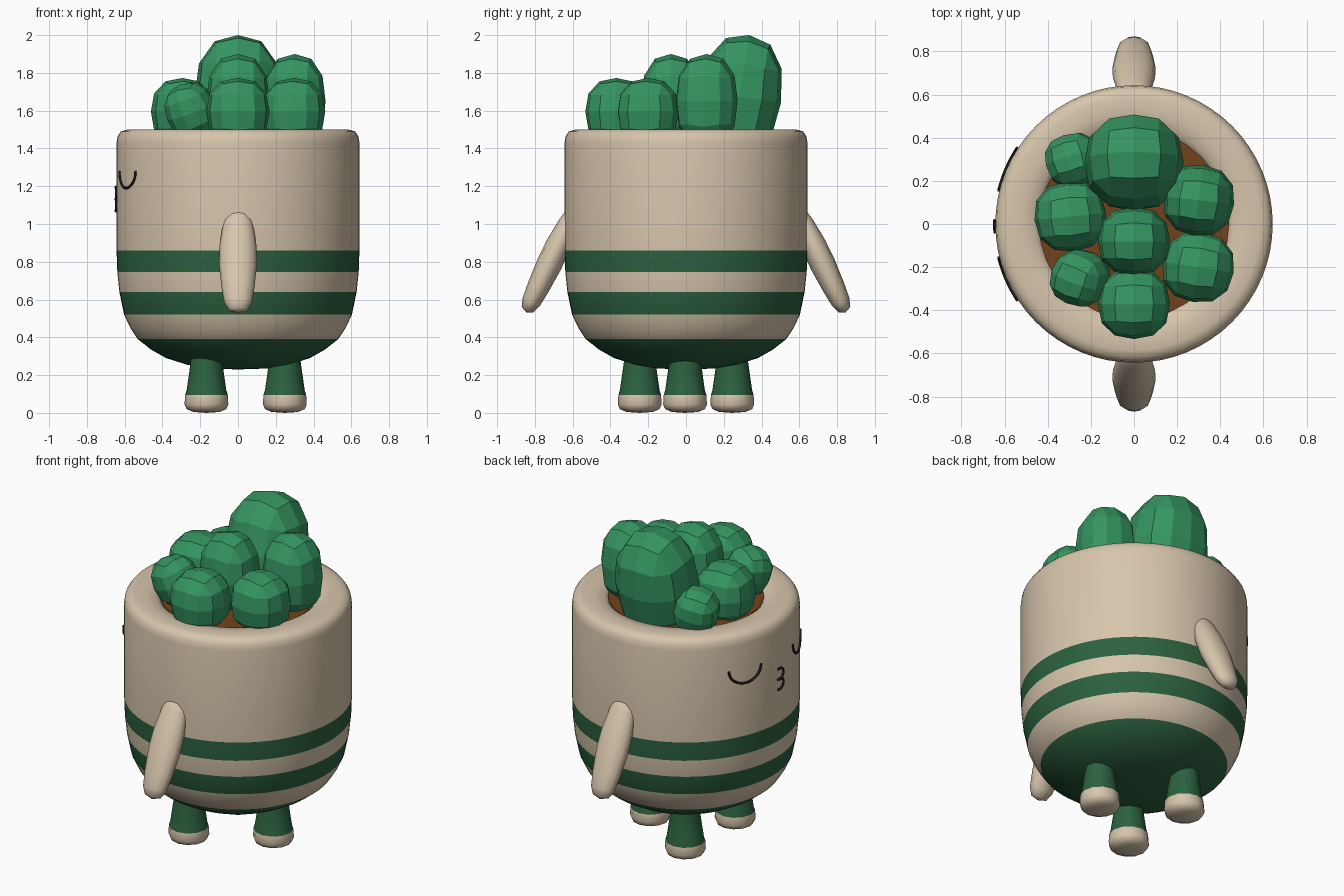
import bpy, bmesh
from math import sin, cos, pi, radians
from mathutils import Matrix, Vector

if "Cube" in bpy.data.objects:
    bpy.data.objects.remove(bpy.data.objects["Cube"])


def material(name, rgb):
    m = bpy.data.materials.new(name)
    m.diffuse_color = (*rgb, 1)
    m.use_nodes = True
    m.node_tree.nodes["Principled BSDF"].inputs["Base Color"].default_value = m.diffuse_color
    return m


CREAM = material("cream", (0.68, 0.56, 0.41))
GREEN = material("dark_green", (0.025, 0.12, 0.05))
LEAF = material("cactus_green", (0.035, 0.30, 0.12))
SOIL = material("soil_brown", (0.17, 0.055, 0.012))
BLACK = material("black", (0.01, 0.01, 0.01))


def finish(name, bm, mats, smooth=True):
    bmesh.ops.recalc_face_normals(bm, faces=bm.faces)
    me = bpy.data.meshes.new(name)
    bm.to_mesh(me)
    bm.free()
    for m in mats:
        me.materials.append(m)
    ob = bpy.data.objects.new(name, me)
    bpy.context.collection.objects.link(ob)
    if smooth:
        bpy.ops.object.select_all(action='DESELECT')
        ob.select_set(True)
        bpy.context.view_layer.objects.active = ob
        bpy.ops.object.shade_smooth_by_angle(angle=radians(50))
    return ob


def lathe(name, profile, segs, mats, green_bands=(), matrix=Matrix()):
    """Revolve (radius, z) points; faces inside green_bands get material 1."""
    bm = bmesh.new()
    rings = []
    for r, z in profile:
        n = 1 if r == 0 else segs
        rings.append([bm.verts.new((r * cos(2 * pi * i / segs), r * sin(2 * pi * i / segs), z))
                      for i in range(n)])
    for k in range(len(rings) - 1):
        a, b = rings[k], rings[k + 1]
        zm = (profile[k][1] + profile[k + 1][1]) / 2
        for i in range(segs):
            quad = [a[i % len(a)], a[(i + 1) % len(a)], b[(i + 1) % len(b)], b[i % len(b)]]
            f = bm.faces.new(list(dict.fromkeys(quad)))
            f.material_index = int(any(lo < zm < hi for lo, hi in green_bands))
    bm.transform(matrix)
    return finish(name, bm, mats)


# Pot with stripes and rounded rim
lathe("pot", [(0, .23), (.15, .235), (.27, .255), (.38, .29), (.46, .335), (.53, .39),
              (.57, .45), (.603, .52), (.628, .64), (.639, .745), (.643, .86), (.643, 1.43),
              (.637, 1.465), (.62, 1.49), (.585, 1.5), (.52, 1.5), (.46, 1.49), (.43, 1.46), (.42, 1.42)],
      64, [CREAM, GREEN], [(.2, .39), (.52, .64), (.745, .86)])

# Soil
lathe("soil", [(0, 1.475), (.44, 1.475), (.44, 1.44)], 32, [SOIL])

# Three legs with cream feet
for i, (x, y) in enumerate([(-.167, -.245), (-.167, .245), (.248, -.005)]):
    lathe(f"leg_{i + 1}", [(0, 0), (.07, .005), (.105, .02), (.116, .045), (.113, .095),
                           (.105, .12), (.085, .26), (.08, .32)],
          12, [CREAM, GREEN], [(.095, .4)], Matrix.Translation((x, y, 0)))

# Arms
for name, s in (("arm_left", -1), ("arm_right", 1)):
    m = (Matrix.Translation((0, s * .57, 1.11)) @ Matrix.Rotation(s * radians(25.5), 4, 'X')
         @ Matrix.Diagonal((.1, .068, 1, 1)))
    lathe(name, [(0, 0), (.5, -.02), (.8, -.12), (.98, -.25), (1, -.36), (.88, -.49),
                 (.74, -.58), (.5, -.625), (0, -.64)], 12, [CREAM], (), m)


def cactus(name, loc, radii, rot=(0, 0, 0)):
    """Faceted ball: 2x2 cube with bevelled edges, inflated."""
    bm = bmesh.new()
    bmesh.ops.create_cube(bm, size=2)
    bmesh.ops.subdivide_edges(bm, edges=bm.edges[:], cuts=1, use_grid_fill=True)
    sharp = [e for e in bm.edges if e.calc_face_angle() > 1]
    bmesh.ops.bevel(bm, geom=sharp, offset=.4, segments=1, affect='EDGES', profile=.5)
    for v in bm.verts:
        v.co /= sum(abs(c) ** 2.4 for c in v.co) ** (1 / 2.4)
    r = Matrix.Identity(4)
    for a, ax in zip(rot, 'XYZ'):
        r = Matrix.Rotation(a, 4, ax) @ r
    bm.transform(Matrix.Translation(loc) @ r @ Matrix.Diagonal((*radii, 1)))
    finish(name, bm, [LEAF], False)


# Cactus cluster
cactus("cactus_tall", (0, .285, 1.674), (.23, .22, .33), (-.15, 0, 0))
cactus("cactus_middle", (0, -.08, 1.65), (.168, .158, .25))
cactus("cactus_right", (.3, .11, 1.65), (.165, .165, .25), (0, 0, -.12))
for i, (x, y, a) in enumerate([(.297, -.2, -.15), (0, -.37, 0), (-.295, .035, .1)]):
    cactus(f"cactus_round_{i + 1}", (x, y, 1.595), (.167, .163, .178), (0, 0, a))
cactus("cactus_small_front", (-.25, -.25, 1.6), (.13, .13, .15), (.25, -.3, -.4))
cactus("cactus_small_back", (-.28, .295, 1.57), (.13, .125, .14), (-.2, -.2, .3))


def stroke(name, pts):
    """Thin dark line laid on the pot wall; points are (angle from -x, z)."""
    cu = bpy.data.curves.new(name, 'CURVE')
    cu.dimensions = '3D'
    cu.bevel_depth = .007
    cu.bevel_resolution = 2
    cu.use_fill_caps = True
    sp = cu.splines.new('POLY')
    sp.points.add(len(pts) - 1)
    for p, (a, z) in zip(sp.points, pts):
        p.co = (-.646 * cos(a), .646 * sin(a), z, 1)
    cu.materials.append(BLACK)
    bpy.context.collection.objects.link(bpy.data.objects.new(name, cu))


# Closed eyes
for name, s in (("eye_left", 1), ("eye_right", -1)):
    stroke(name, [(s * radians(23.5 - 9.5 * cos(pi * i / 14)), 1.28 - .09 * sin(pi * i / 14))
                  for i in range(15)])

# Puckered mouth: two stacked bumps
mouth = []
for zc in (1.163, 1.1):
    for i in range(10):
        t = radians(110 - 220 * i / 9)
        mouth.append(((.005 - .065 * cos(t)) / 1, zc + .034 * sin(t)))
stroke("mouth", mouth)
